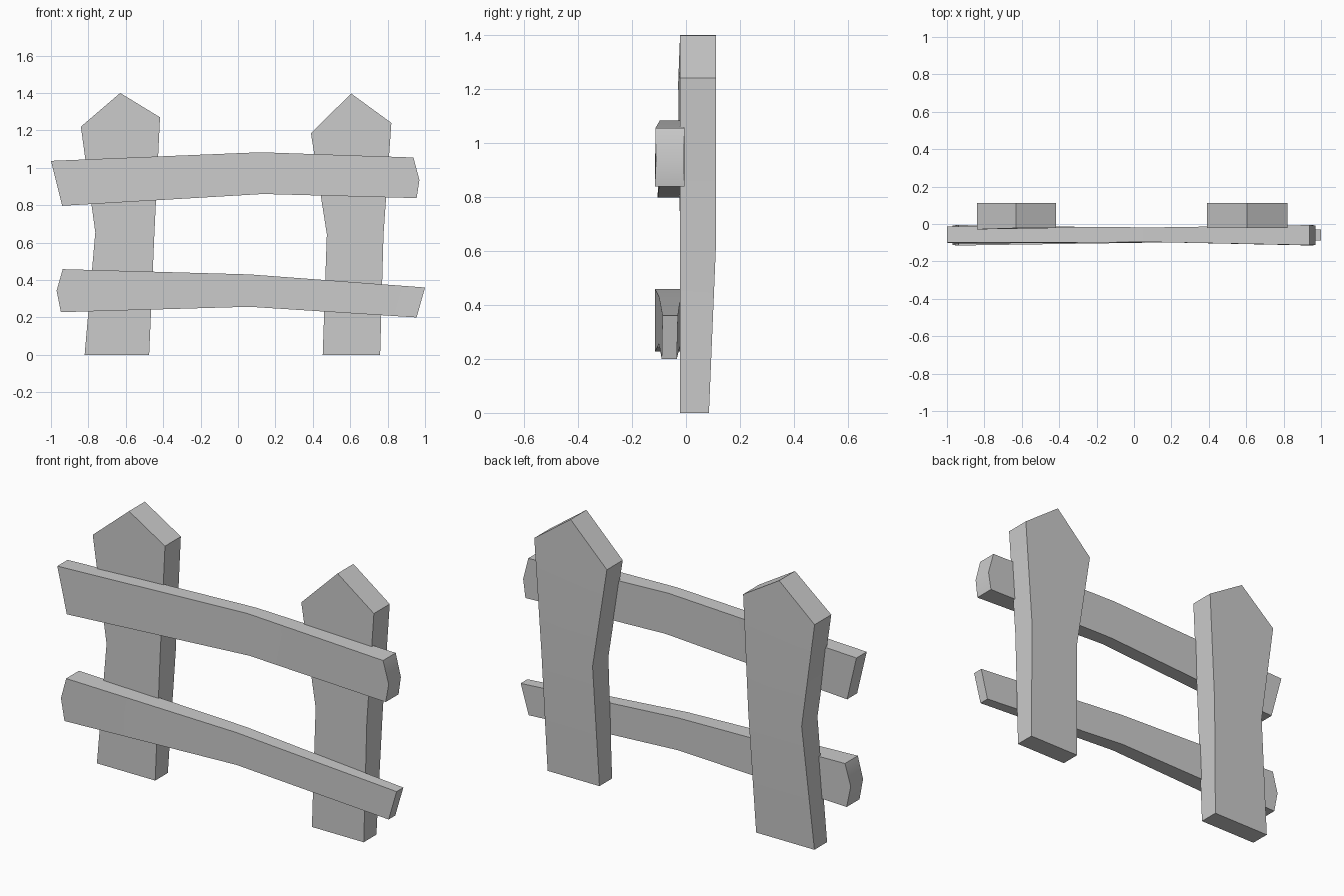
import bpy, bmesh, math

if "Cube" in bpy.data.objects:
    bpy.data.objects.remove(bpy.data.objects["Cube"])


def plank(name, outline, split):
    """Plank from a counter-clockwise outline of (x, z, front y, back y), bent along the split pair."""
    bm = bmesh.new()
    front = [bm.verts.new((x, f, z)) for x, z, f, b in outline]
    back = [bm.verts.new((x, b, z)) for x, z, f, b in outline]
    n = len(outline)
    i, j = split
    part_a = list(range(i, j + 1))
    part_b = list(range(j, n)) + list(range(0, i + 1))
    for part in (part_a, part_b):
        bm.faces.new([front[k] for k in part])
        bm.faces.new([back[k] for k in reversed(part)])
    for k in range(n):
        m = (k + 1) % n
        bm.faces.new((front[m], front[k], back[k], back[m]))
    bmesh.ops.recalc_face_normals(bm, faces=bm.faces)
    mesh = bpy.data.meshes.new(name)
    bm.to_mesh(mesh)
    bm.free()
    obj = bpy.data.objects.new(name, mesh)
    bpy.context.collection.objects.link(obj)
    bpy.ops.object.select_all(action='DESELECT')
    obj.select_set(True)
    bpy.context.view_layer.objects.active = obj
    bpy.ops.object.shade_smooth_by_angle(angle=math.radians(30))
    return obj


F, B, FOOT = -0.022, 0.112, 0.085

# Pointed posts, thinner towards the foot
plank("left_post", [
    (-0.82, 0, F, FOOT), (-0.475, 0, F, FOOT), (-0.447, 0.65, F, B),
    (-0.417, 1.27, F, B), (-0.63, 1.40, F, B), (-0.84, 1.22, -0.029, B),
    (-0.763, 0.655, F, B)], (2, 6))
plank("right_post", [
    (0.453, 0, F, FOOT), (0.76, 0, F, FOOT), (0.778, 0.645, F, B),
    (0.82, 1.24, F, B), (0.605, 1.397, F, B), (0.39, 1.185, F, B),
    (0.475, 0.645, F, B)], (2, 6))

# Crooked rails, each with one chipped end
plank("upper_rail", [
    (-0.94, 0.797, -0.105, -0.02), (0.135, 0.86, -0.097, -0.02),
    (0.955, 0.838, -0.115, -0.006), (0.97, 0.935, -0.111, -0.008),
    (0.938, 1.055, -0.113, -0.006), (0.12, 1.083, -0.097, -0.018),
    (-1.0, 1.037, -0.1, -0.013)], (1, 5))
plank("lower_rail", [
    (0.06, 0.257, -0.1, -0.02), (0.955, 0.2, -0.09, -0.034),
    (1.0, 0.36, -0.087, -0.03), (0.06, 0.43, -0.1, -0.02),
    (-0.937, 0.458, -0.115, -0.006), (-0.97, 0.343, -0.112, -0.008),
    (-0.947, 0.228, -0.115, -0.006)], (0, 3))
